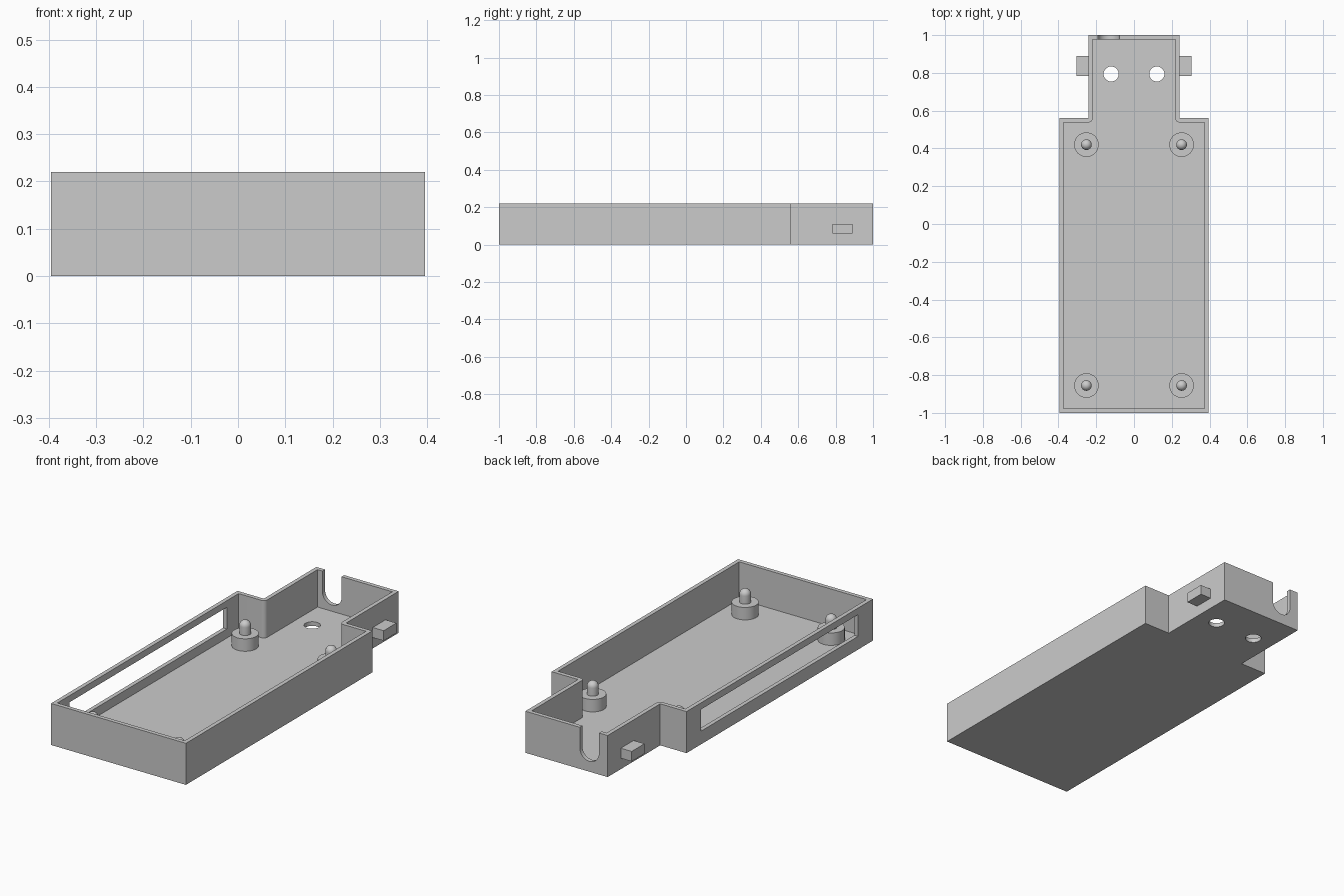
import bpy, bmesh, math
from mathutils import Vector

cube = bpy.data.objects.get("Cube")
if cube:
    bpy.data.objects.remove(cube, do_unlink=True)

grey = bpy.data.materials.new("plain grey")
grey.use_nodes = True
COLOUR = (0.6, 0.6, 0.6, 1)
grey.diffuse_color = COLOUR
grey.node_tree.nodes["Principled BSDF"].inputs["Base Color"].default_value = COLOUR

WIDE, NECK, SHOULDER = 0.395, 0.241, 0.56
HEIGHT, WALL, FLOOR = 0.22, 0.022, 0.022


def add_object(name, bm):
    bmesh.ops.recalc_face_normals(bm, faces=bm.faces)
    mesh = bpy.data.meshes.new(name)
    bm.to_mesh(mesh)
    bm.free()
    mesh.materials.append(grey)
    obj = bpy.data.objects.new(name, mesh)
    bpy.context.collection.objects.link(obj)
    return obj


def prism(name, outline, depth):
    """Extrude a closed outline of 3D points along the depth vector."""
    bm = bmesh.new()
    face = bm.faces.new([bm.verts.new(p) for p in outline])
    out = bmesh.ops.extrude_face_region(bm, geom=[face])
    verts = [g for g in out["geom"] if isinstance(g, bmesh.types.BMVert)]
    bmesh.ops.translate(bm, verts=verts, vec=Vector(depth))
    return add_object(name, bm)


def box(name, low, high):
    (x0, y0, z0), (x1, y1, z1) = low, high
    base = [(x0, y0, z0), (x1, y0, z0), (x1, y1, z0), (x0, y1, z0)]
    return prism(name, base, (0, 0, z1 - z0))


def arc(cx, cy, radius, start, end, steps):
    angles = [math.radians(start + (end - start) * i / steps) for i in range(steps + 1)]
    return [(cx + radius * math.cos(a), cy + radius * math.sin(a)) for a in angles]


def mirrored(half, z):
    """Complete a right-hand half outline by mirroring it across x = 0."""
    full = half + [(-x, y) for x, y in reversed(half)]
    return [(x, y, z) for x, y in full]


def cut(target, cutter):
    mod = target.modifiers.new(cutter.name, "BOOLEAN")
    mod.operation, mod.solver, mod.object = "DIFFERENCE", "EXACT", cutter
    bpy.context.view_layer.objects.active = target
    bpy.ops.object.modifier_apply(modifier=mod.name)
    bpy.data.objects.remove(cutter, do_unlink=True)


# Tray: stepped outline, hollowed with rounded inner shoulder corners
outer = [(WIDE, -1), (WIDE, SHOULDER), (NECK, SHOULDER), (NECK, 1)]
inner = [(WIDE - WALL, WALL - 1), (WIDE - WALL, SHOULDER - WALL)]
inner += arc(NECK, SHOULDER, WALL, 270, 180, 8)
inner += [(NECK - WALL, 1 - WALL)]
tray = prism("tray", mirrored(outer, 0), (0, 0, HEIGHT))
cut(tray, prism("cavity", mirrored(inner, FLOOR), (0, 0, HEIGHT)))

# Long window in one side wall
cut(tray, box("side_window", (-0.45, -0.875, 0.07), (-0.33, 0.44, 0.185)))

# U-shaped cable notch in the back wall
u_shape = arc(-0.134, 0.111, 0.056, 180, 360, 24) + [(-0.078, 0.3), (-0.19, 0.3)]
cut(tray, prism("cable_notch", [(x, 0.95, z) for x, z in u_shape], (0, 0.1, 0)))

# Two round screw holes through the neck floor
for x in (-0.121, 0.121):
    ring = arc(x, 0.794, 0.04, 0, 360, 32)[:-1]
    cut(tray, prism("screw_hole", [(px, py, -0.05) for px, py in ring], (0, 0, 0.12)))

# Side clips on the neck
for side, name in ((1, "left_clip"), (-1, "right_clip")):
    xs = sorted((side * (NECK - 0.005), side * 0.305))
    box(name, (xs[0], 0.783, 0.058), (xs[1], 0.89, 0.111))


def lathe(name, profile, x, y):
    bm = bmesh.new()
    verts = [bm.verts.new((r, 0, z)) for r, z in profile]
    edges = [bm.edges.new(pair) for pair in zip(verts, verts[1:])]
    bmesh.ops.spin(bm, geom=verts + edges, cent=(0, 0, 0), axis=(0, 0, 1),
                   angle=math.tau, steps=32)
    bmesh.ops.remove_doubles(bm, verts=bm.verts, dist=0.0001)
    obj = add_object(name, bm)
    obj.location = (x, y, 0)
    return obj


# Four standoffs: wide collar with a round-tipped pin
PIN, TIP = 0.028, 0.13
profile = [(0.065, FLOOR - 0.002), (0.065, 0.088), (PIN, 0.088)]
profile += arc(0, TIP, PIN, 0, 90, 8)
bpy.ops.object.select_all(action="DESELECT")
for y, end in ((-0.855, "front"), (0.42, "back")):
    for x, side in ((0.252, "left"), (-0.252, "right")):
        post = lathe(f"{end}_{side}_standoff", profile, x, y)
        post.select_set(True)

# Smooth shading on the round parts
tray.select_set(True)
bpy.context.view_layer.objects.active = tray
bpy.ops.object.shade_smooth_by_angle(angle=math.radians(35))
